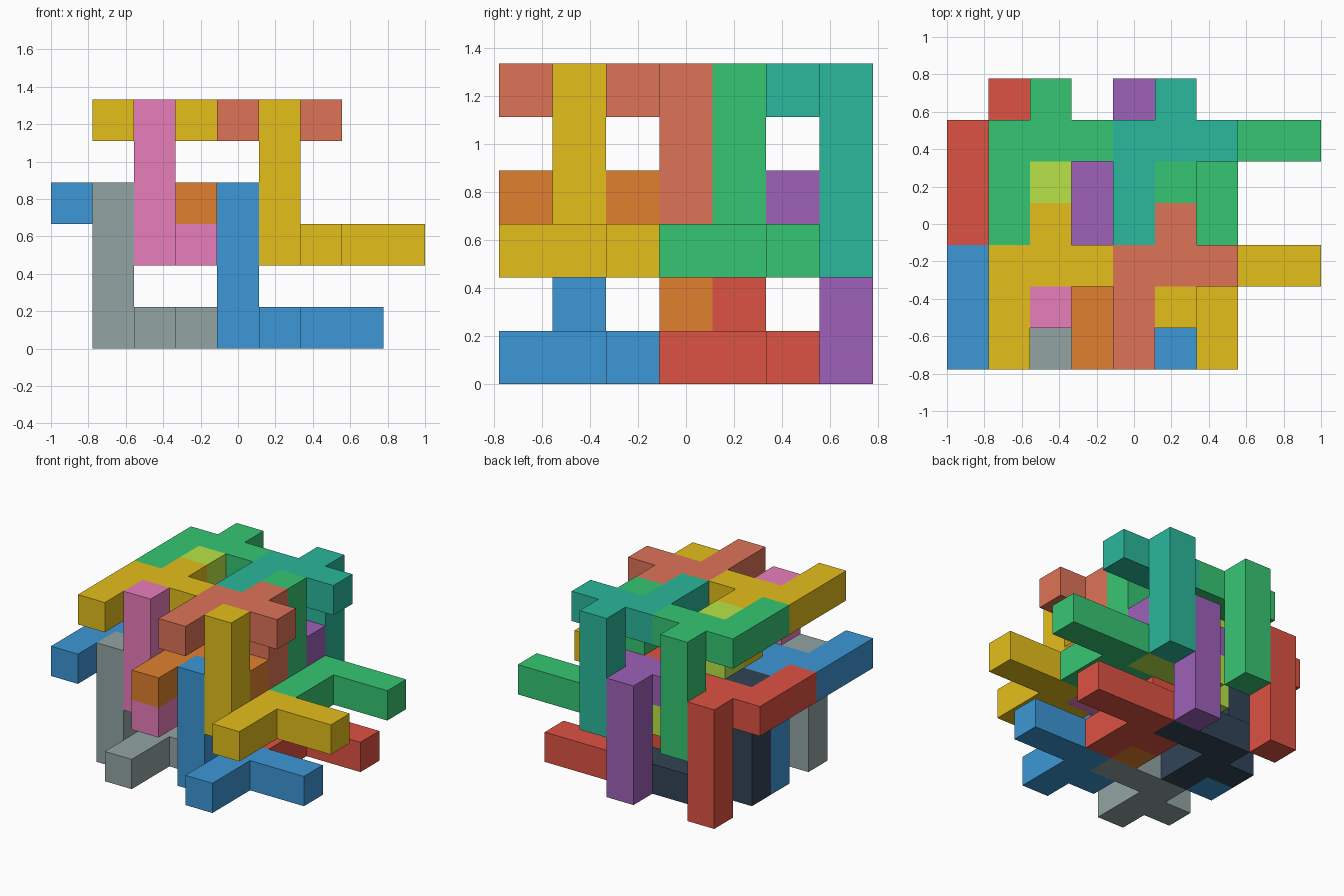
import bpy, bmesh
from mathutils import Vector

if "Cube" in bpy.data.objects:
    bpy.data.objects.remove(bpy.data.objects["Cube"])

U = 2 / 9                                # one cube cell
ORIGIN = Vector((-4.5, -3.5, 0))         # corner of cell (0, 0, 0), in cells
ELL = [(0, 0), (0, 1), (0, 2), (1, 2), (2, 2)]

PALETTE = {
    "blue": (60, 151, 214), "red": (222, 82, 67), "green": (54, 198, 114),
    "purple": (157, 97, 184), "yellow": (228, 191, 27), "teal": (42, 184, 155),
    "orange": (224, 128, 46), "salmon": (222, 115, 88), "pink": (233, 125, 187),
    "lime": (184, 228, 72), "navy": (50, 68, 86), "slate": (147, 164, 164),
}


def material(name):
    mat = bpy.data.materials.get(name)
    if not mat:
        mat = bpy.data.materials.new(name)
        linear = [((c / 255 + 0.055) / 1.055) ** 2.4 for c in PALETTE[name]]
        mat.diffuse_color = (*linear, 1)
        mat.use_nodes = True
        mat.node_tree.nodes["Principled BSDF"].inputs["Base Color"].default_value = mat.diffuse_color
    return mat


def piece(name, base, hanging, colour):
    """L-shaped plate with a four-cell leg beside one arm, as one clean shell."""
    bx, by, bz = base
    nub, step = ((1, 3), -1) if hanging else ((-1, 1), 1)
    cells = {(bx + x, by + y, bz) for x, y in ELL}
    cells |= {(bx + nub[0], by + nub[1], bz + step * i) for i in range(4)}

    bm = bmesh.new()
    for cell in cells:
        for axis in range(3):
            for side in (0, 1):
                near = list(cell)
                near[axis] += 2 * side - 1
                if tuple(near) in cells:
                    continue
                quad = []
                for a, b in ((0, 0), (1, 0), (1, 1), (0, 1)):
                    p = Vector(cell)
                    p[axis] += side
                    p[(axis + 1) % 3] += a
                    p[(axis + 2) % 3] += b
                    quad.append(bm.verts.new((p + ORIGIN) * U))
                bm.faces.new(quad if side else quad[::-1])
    bmesh.ops.remove_doubles(bm, verts=bm.verts[:], dist=1e-4)
    bmesh.ops.recalc_face_normals(bm, faces=bm.faces[:])
    bmesh.ops.dissolve_limit(bm, angle_limit=0.01, verts=bm.verts[:], edges=bm.edges[:])

    mesh = bpy.data.meshes.new(name)
    bm.to_mesh(mesh)
    bm.free()
    mesh.materials.append(material(colour))
    bpy.context.collection.objects.link(bpy.data.objects.new(name, mesh))


# Every piece appears twice: in the front row and again three cells further back
PIECES = [
    # name, base cell, leg hangs down, front colour, back colour
    ("top_right_piece", (4, 0, 5), True, "salmon", "teal"),
    ("top_left_piece", (1, 0, 5), True, "yellow", "green"),
    ("middle_hanging_piece", (3, 0, 3), True, "orange", "purple"),
    ("left_hanging_piece", (0, 0, 3), True, "blue", "red"),
    ("right_standing_piece", (6, 0, 2), False, "yellow", "green"),
    ("middle_standing_piece", (3, 0, 2), False, "pink", "lime"),
    ("base_right_piece", (5, 0, 0), False, "blue", "red"),
    ("base_left_piece", (2, 0, 0), False, "slate", "navy"),
]
for name, (x, y, z), hanging, front, back in PIECES:
    piece("front_" + name, (x, y, z), hanging, front)
    piece("back_" + name, (x, y + 3, z), hanging, back)
